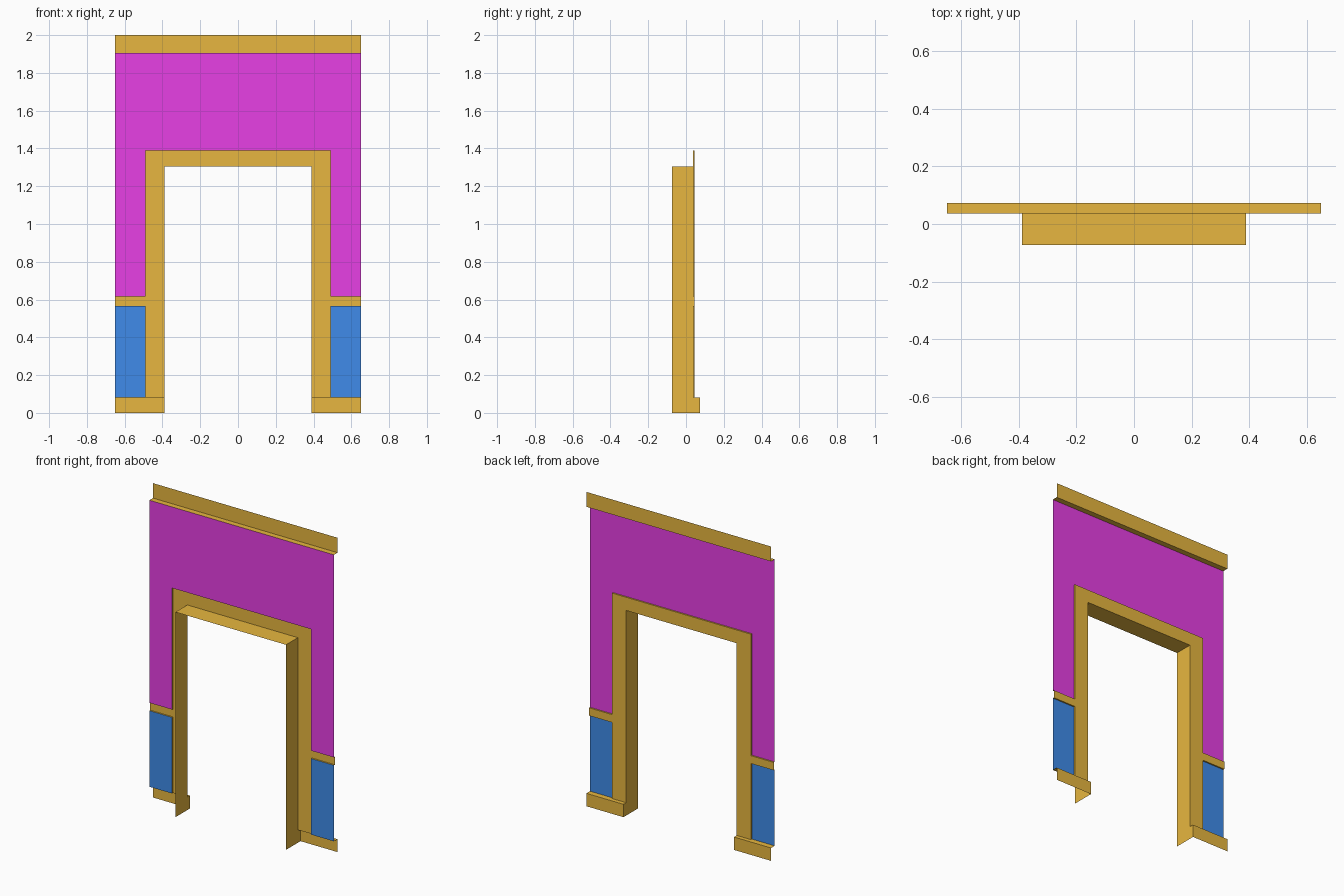
import bpy, bmesh

if "Cube" in bpy.data.objects:
    bpy.data.objects.remove(bpy.data.objects["Cube"])

# Key sizes
W, IN, OUT = 0.65, 0.389, 0.489          # half widths: wall, opening, casing
BASE, R0, R1 = 0.082, 0.566, 0.616       # baseboard top, rail bottom and top
OPEN, CASE, CROWN, TOP = 1.305, 1.389, 1.905, 2.0
FRONT, WALL, TRIM, BACK = -0.073, 0.037, 0.046, 0.073


def material(name, rgb):
    m = bpy.data.materials.new(name)
    m.diffuse_color = (*rgb, 1)
    m.use_nodes = True
    m.node_tree.nodes["Principled BSDF"].inputs["Base Color"].default_value = m.diffuse_color
    return m


wood = material("trim_orange", (0.8, 0.47, 0.05))
pink = material("wall_magenta", (0.8, 0.05, 0.78))
blue = material("wall_blue", (0.05, 0.26, 0.82))


def make(name, quads, mat, mirror=False):
    """Open shell from quads, optionally mirrored across x = 0."""
    bm = bmesh.new()
    for q in quads:
        bm.faces.new([bm.verts.new(p) for p in q])
        if mirror:
            bm.faces.new([bm.verts.new((-x, y, z)) for x, y, z in reversed(q)])
    bmesh.ops.remove_doubles(bm, verts=bm.verts, dist=1e-5)
    me = bpy.data.meshes.new(name)
    bm.to_mesh(me)
    bm.free()
    me.materials.append(mat)
    ob = bpy.data.objects.new(name, me)
    bpy.context.collection.objects.link(ob)


def strip(profile, x0, x1):
    """Extrude a (y, z) profile, listed bottom to top, along x; faces +y."""
    return [[(x1, *a), (x0, *a), (x0, *b), (x1, *b)]
            for a, b in zip(profile, profile[1:])]


# Wall sheets
make("upper_wall",
     strip([(WALL, CASE), (WALL, CROWN)], -W, W)
     + strip([(WALL, R1), (WALL, CASE)], OUT, W)
     + strip([(WALL, R1), (WALL, CASE)], -W, -OUT), pink)
make("lower_wall", strip([(WALL, BASE), (WALL, R0)], OUT, W), blue, True)

# Crown board: underside ledge and face
make("crown_board", strip([(WALL, CROWN), (BACK, CROWN), (BACK, TOP)], -W, W), wood)

# Chair rails flush with the casing
make("chair_rail", strip([(WALL, R0), (TRIM, R0), (TRIM, R1), (WALL, R1)], OUT, W),
     wood, True)

# Baseboards: face, top ledge, and end cap at the opening
base = strip([(BACK, 0), (BACK, BASE), (TRIM, BASE)], IN, W)
base += strip([(TRIM, BASE), (WALL, BASE)], OUT, W)
base.append([(IN, TRIM, 0), (IN, FRONT, 0), (IN, FRONT, BASE), (IN, TRIM, BASE)])
base.append([(IN, BACK, 0), (IN, TRIM, 0), (IN, TRIM, BASE), (IN, BACK, BASE)])
make("baseboard", base, wood, True)

# Door casing: reveal, face and outer return swept around the opening
section = [(IN, OPEN, FRONT), (IN, OPEN, TRIM), (OUT, CASE, TRIM), (OUT, CASE, WALL)]


def path(x, top, y):
    right = [(x, y, z) for z in (BASE, R0, R1, top)]
    return right + [(-px, y, z) for px, y, z in reversed(right)]


casing = []
for k in range(3):
    a, b = path(*section[k]), path(*section[k + 1])
    for i in range(7):
        if k == 2 and i in (1, 5):       # the rail meets the casing here
            continue
        casing.append([a[i], a[i + 1], b[i + 1], b[i]])
make("door_casing", casing, wood)
